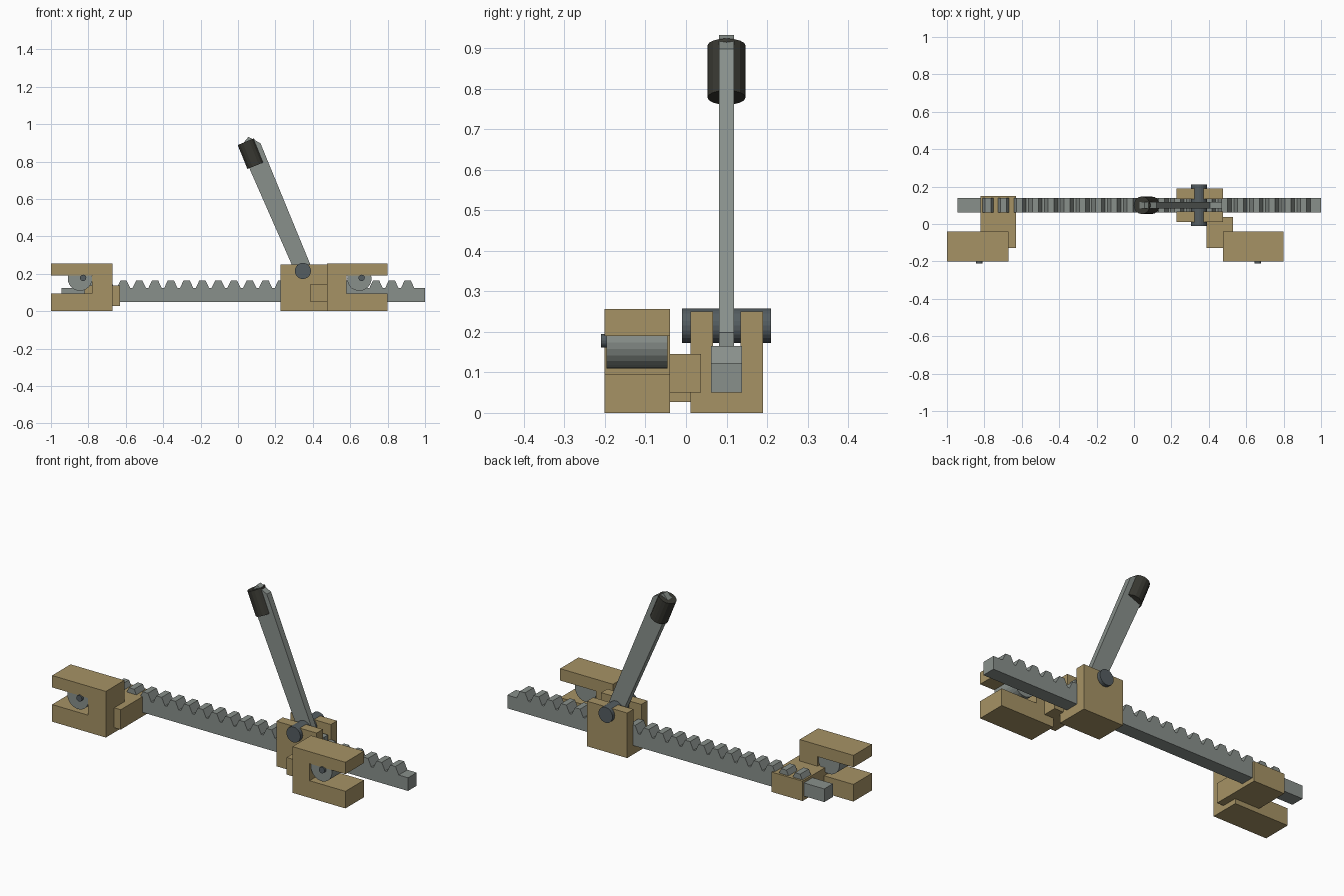
import bpy, bmesh, math
from mathutils import Vector

if "Cube" in bpy.data.objects:
    bpy.data.objects.remove(bpy.data.objects["Cube"])


def material(name, rgb):
    m = bpy.data.materials.new(name)
    m.diffuse_color = (*rgb, 1)
    m.use_nodes = True
    m.node_tree.nodes["Principled BSDF"].inputs["Base Color"].default_value = m.diffuse_color
    return m


TAN = material("tan", (0.38, 0.29, 0.13))
GREY = material("steel grey", (0.25, 0.28, 0.26))
DARK = material("dark steel", (0.09, 0.11, 0.12))
BLACK = material("grip black", (0.04, 0.04, 0.032))


def finish(name, bm, mat):
    bmesh.ops.recalc_face_normals(bm, faces=bm.faces)
    me = bpy.data.meshes.new(name)
    bm.to_mesh(me)
    bm.free()
    me.materials.append(mat)
    ob = bpy.data.objects.new(name, me)
    bpy.context.collection.objects.link(ob)
    return ob


def extrude(name, pts, y0, y1, mat):
    """Side profile in x, z pushed from y0 to y1."""
    bm = bmesh.new()
    f = bm.faces.new([bm.verts.new((x, y0, z)) for x, z in pts])
    g = bmesh.ops.extrude_face_region(bm, geom=[f])
    vs = [v for v in g["geom"] if isinstance(v, bmesh.types.BMVert)]
    bmesh.ops.translate(bm, vec=(0, y1 - y0, 0), verts=vs)
    return finish(name, bm, mat)


def box(name, x0, x1, y0, y1, z0, z1, mat):
    return extrude(name, [(x0, z0), (x1, z0), (x1, z1), (x0, z1)], y0, y1, mat)


def rod(name, a, b, r, n, mat):
    """Straight cylinder between two points."""
    a, b = Vector(a), Vector(b)
    bm = bmesh.new()
    bmesh.ops.create_cone(bm, cap_ends=True, segments=n, radius1=r,
                          radius2=r, depth=(b - a).length)
    q = (b - a).to_track_quat('Z', 'Y')
    for v in bm.verts:
        v.co = q @ v.co + (a + b) / 2
    return finish(name, bm, mat)


# Toothed rack
profile = [(-0.945, 0.05), (1.0, 0.05), (1.0, 0.123)]
for i in range(21):
    c = 0.907 - i * 0.0844
    profile += [(c + 0.036, 0.123), (c + 0.016, 0.165),
                (c - 0.016, 0.165), (c - 0.036, 0.123)]
profile.append((-0.945, 0.123))
extrude("toothed_rack", profile, 0.062, 0.138, GREY)

# Forked jaws, each with a roller and pin in its slot
for side, closed, inner, tip, rx, px in (
        ("left", -0.67, -0.78, -1.0, -0.845, -0.828),
        ("right", 0.475, 0.58, 0.80, 0.649, 0.661)):
    extrude(side + "_jaw",
            [(closed, 0), (tip, 0), (tip, 0.095), (inner, 0.095),
             (inner, 0.19), (tip, 0.19), (tip, 0.256), (closed, 0.256)],
            -0.201, -0.039, TAN)
    rod(side + "_roller", (rx, -0.196, 0.174), (rx, -0.046, 0.174), 0.065, 24, GREY)
    rod(side + "_roller_pin", (px, -0.21, 0.178), (px, -0.15, 0.178), 0.017, 16, DARK)

# Blocks joining the jaws to the rack and housing
box("left_bracket", -0.82, -0.63, -0.128, 0.15, 0.027, 0.137, TAN)
box("right_bracket", 0.388, 0.53, -0.128, 0.037, 0.05, 0.145, TAN)

# Housing: base with two cheeks either side of the rack
bm = bmesh.new()
outline = [(0.011, 0), (0.19, 0), (0.19, 0.25), (0.135, 0.25),
           (0.135, 0.05), (0.066, 0.05), (0.066, 0.25), (0.011, 0.25)]
face = bm.faces.new([bm.verts.new((0.228, y, z)) for y, z in outline])
g = bmesh.ops.extrude_face_region(bm, geom=[face])
bmesh.ops.translate(bm, vec=(0.247, 0, 0),
                    verts=[v for v in g["geom"] if isinstance(v, bmesh.types.BMVert)])
finish("housing", bm, TAN)

# Lever with its foot, pivot and grip
extrude("lever", [(0.12, 0.898), (0.056, 0.932), (0.029, 0.90), (0.061, 0.763),
                  (0.30, 0.22), (0.33, 0.165), (0.41, 0.16), (0.45, 0.135),
                  (0.47, 0.14), (0.47, 0.198), (0.407, 0.2)],
        0.082, 0.118, GREY)
rod("pivot", (0.347, -0.01, 0.215), (0.347, 0.21, 0.215), 0.043, 24, DARK)
rod("grip", (0.094, 0.1, 0.778), (0.042, 0.1, 0.906), 0.047, 16, BLACK)
